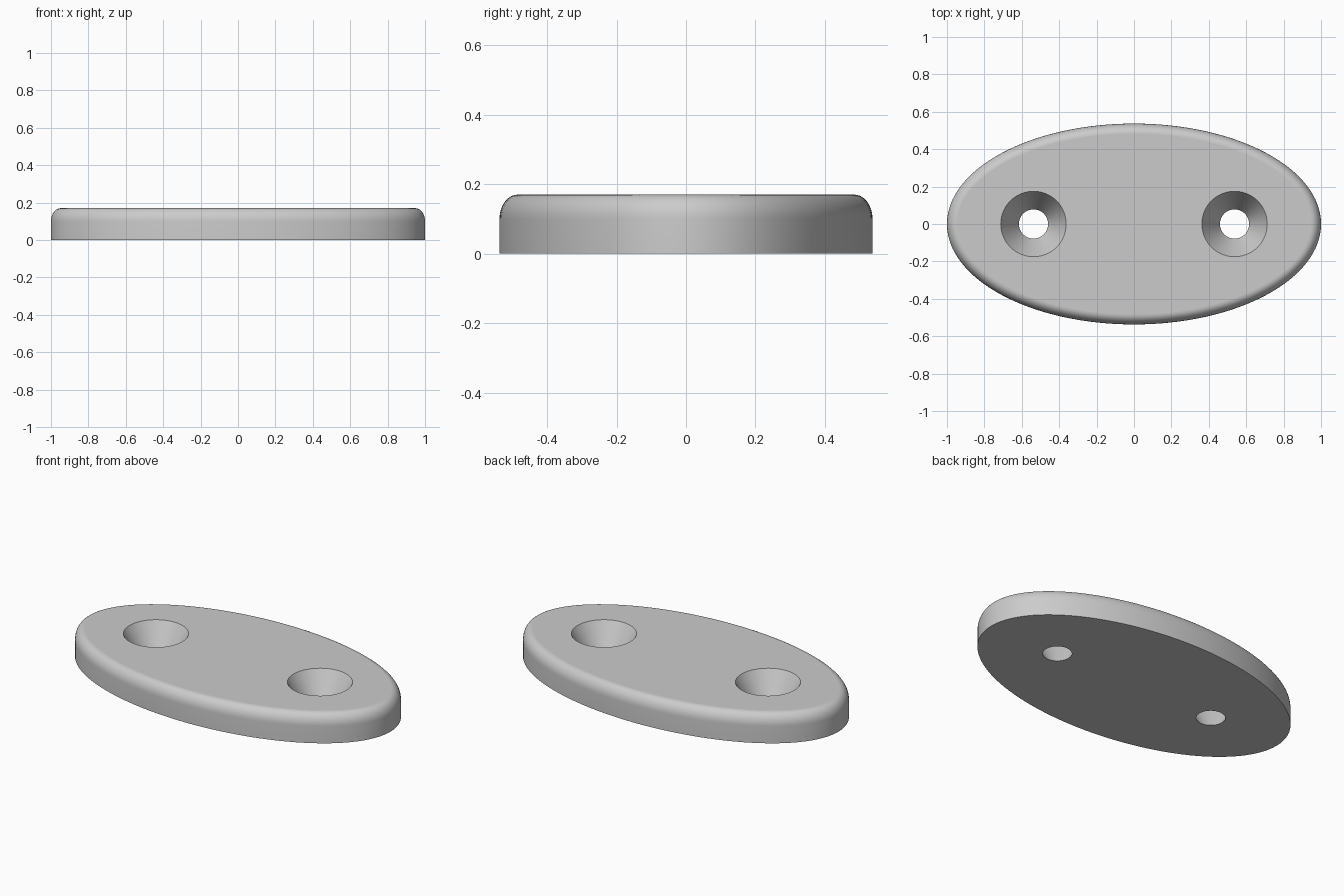
import bpy, bmesh
from math import sin, cos, pi, hypot, radians

if "Cube" in bpy.data.objects:
    bpy.data.objects.remove(bpy.data.objects["Cube"], do_unlink=True)

A, B, H = 1.0, 0.537, 0.17          # half length, half width, thickness
ROUND_W, ROUND_H = 0.052, 0.07      # rounded top rim
HOLE_X, HOLE_TOP, HOLE_BOTTOM = 0.5375, 0.175, 0.078

bm = bmesh.new()


def ring(points):
    """Closed loop of vertices with its edges."""
    verts = [bm.verts.new(p) for p in points]
    edges = [bm.edges.new((v, verts[i - 1])) for i, v in enumerate(verts)]
    return verts, edges


def oval(inset, z, n=128):
    """Ellipse moved inwards along its normals."""
    points = []
    for i in range(n):
        c, s = cos(2 * pi * i / n), sin(2 * pi * i / n)
        length = hypot(c * B, s * A)
        points.append((A * c - inset * c * B / length,
                       B * s - inset * s * A / length, z))
    return ring(points)


def circle(x, r, z, n=64):
    return ring([(x + r * cos(2 * pi * i / n), r * sin(2 * pi * i / n), z)
                 for i in range(n)])


def bridge(low, high):
    a, b = low[0], high[0]
    for i in range(len(a)):
        face = bm.faces.new((a[i - 1], a[i], b[i], b[i - 1]))
        face.smooth = True


# Outer wall and rounded rim
STEPS = 10
base = oval(0, 0)
rim = base
for k in range(STEPS + 1):
    t = k / STEPS * pi / 2
    upper = oval(ROUND_W * (1 - cos(t)), H - ROUND_H * (1 - sin(t)))
    bridge(rim, upper)
    rim = upper

# Conical screw holes
top_edges, bottom_edges = list(rim[1]), list(base[1])
for side in (-1, 1):
    low = circle(side * HOLE_X, HOLE_BOTTOM, 0)
    high = circle(side * HOLE_X, HOLE_TOP, H)
    bridge(low, high)
    top_edges += high[1]
    bottom_edges += low[1]

# Flat top and underside around the holes
for edges in (top_edges, bottom_edges):
    bmesh.ops.triangle_fill(bm, edges=edges, use_beauty=True)
bmesh.ops.recalc_face_normals(bm, faces=bm.faces)

mesh = bpy.data.meshes.new("oval_plate")
bm.to_mesh(mesh)
bm.free()
plate = bpy.data.objects.new("oval_plate", mesh)
bpy.context.collection.objects.link(plate)

# Plain grey material
grey = bpy.data.materials.new("light_grey")
grey.use_nodes = True
colour = (0.6, 0.6, 0.6, 1)
grey.diffuse_color = colour
grey.node_tree.nodes["Principled BSDF"].inputs["Base Color"].default_value = colour
mesh.materials.append(grey)

# Smooth walls, crisp hole edges, flat caps
bpy.ops.object.select_all(action="DESELECT")
plate.select_set(True)
bpy.context.view_layer.objects.active = plate
bpy.ops.object.shade_smooth_by_angle(angle=radians(30))
for face in mesh.polygons:
    face.use_smooth = abs(face.normal.z) < 0.9995
